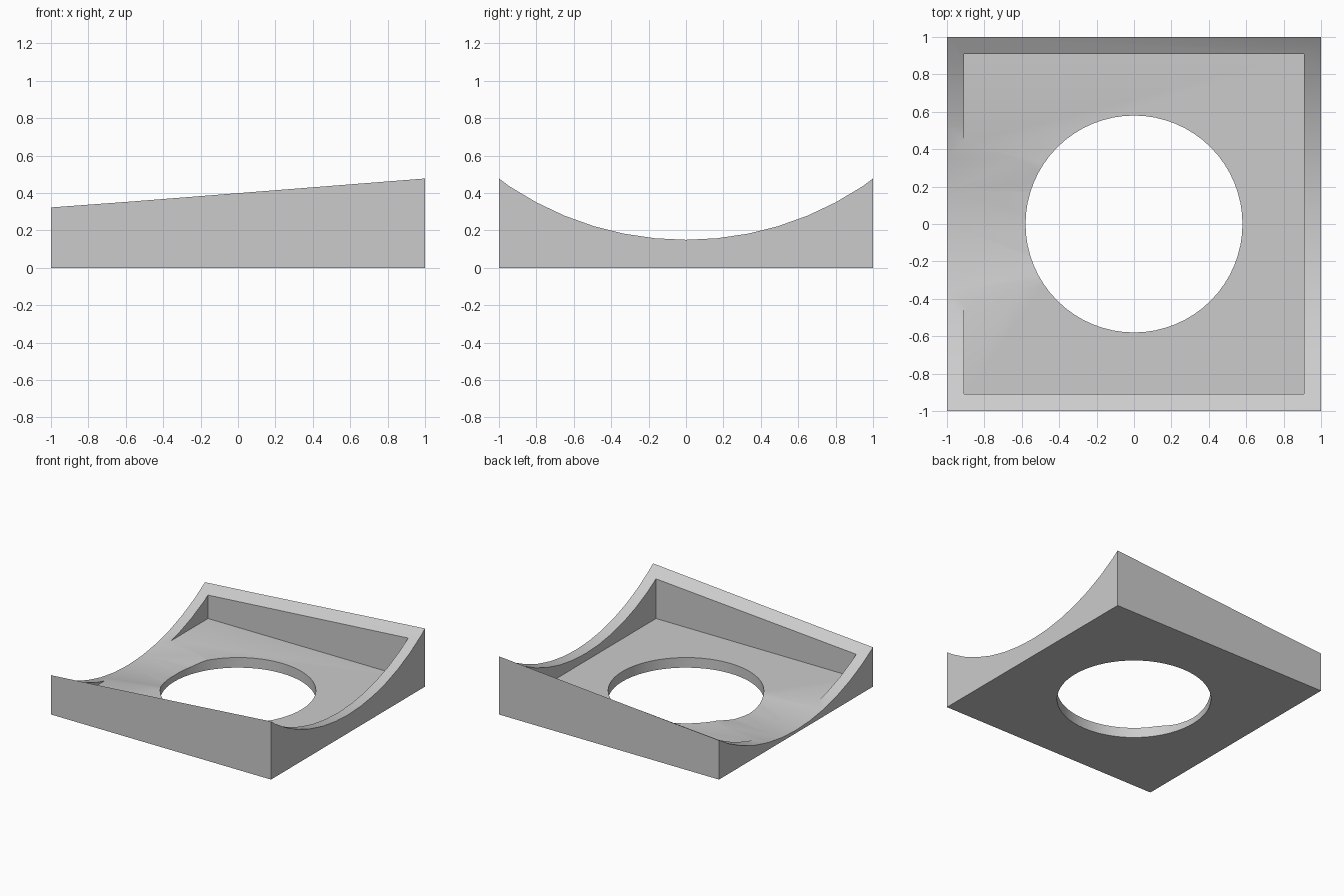
import bpy
import math

if "Cube" in bpy.data.objects:
    bpy.data.objects.remove(bpy.data.objects["Cube"])

FLOOR_Z = 0.083      # pocket floor height
AXIS_Z = 1.85        # height of the trough axis
TAPER = 0.063        # trough radius lost per unit of x
MID_RADIUS = 1.763   # trough radius at x = 0


def box(name, sx, sy, z0, z1):
    bpy.ops.mesh.primitive_cube_add(size=1, location=(0, 0, (z0 + z1) / 2))
    ob = bpy.context.object
    ob.name = name
    ob.scale = (sx, sy, z1 - z0)
    bpy.ops.object.transform_apply(location=True, rotation=True, scale=True)
    return ob


def cut(target, cutter):
    cutter.hide_render = True
    mod = target.modifiers.new(cutter.name, 'BOOLEAN')
    mod.operation = 'DIFFERENCE'
    mod.solver = 'EXACT'
    mod.object = cutter
    bpy.context.view_layer.objects.active = target
    bpy.ops.object.modifier_apply(modifier=mod.name)
    bpy.data.objects.remove(cutter, do_unlink=True)


# square block
base = box("base_plate", 2, 2, 0, 0.6)

# tapered round trough running along x
bpy.ops.mesh.primitive_cone_add(
    vertices=64, radius1=MID_RADIUS + 1.2 * TAPER, radius2=MID_RADIUS - 1.2 * TAPER,
    depth=2.4, location=(0, 0, AXIS_Z), rotation=(0, math.pi / 2, 0))
trough = bpy.context.object
trough.name = "trough_cutter"
cut(base, trough)

# square pocket with a flat floor
cut(base, box("pocket_cutter", 1.82, 1.82, FLOOR_Z, 1.0))

# round through hole
bpy.ops.mesh.primitive_cylinder_add(vertices=64, radius=0.58, depth=2)
hole = bpy.context.object
hole.name = "hole_cutter"
cut(base, hole)

# single grey colour
grey = bpy.data.materials.new("light_grey")
grey.diffuse_color = (0.6, 0.6, 0.6, 1)
grey.use_nodes = True
grey.node_tree.nodes["Principled BSDF"].inputs["Base Color"].default_value = grey.diffuse_color
base.data.materials.clear()
base.data.materials.append(grey)
for p in base.data.polygons:
    p.material_index = 0

# smooth trough and hole, sharp edges elsewhere
bpy.ops.object.select_all(action='DESELECT')
base.select_set(True)
bpy.context.view_layer.objects.active = base
bpy.ops.object.shade_smooth_by_angle(angle=math.radians(30))
